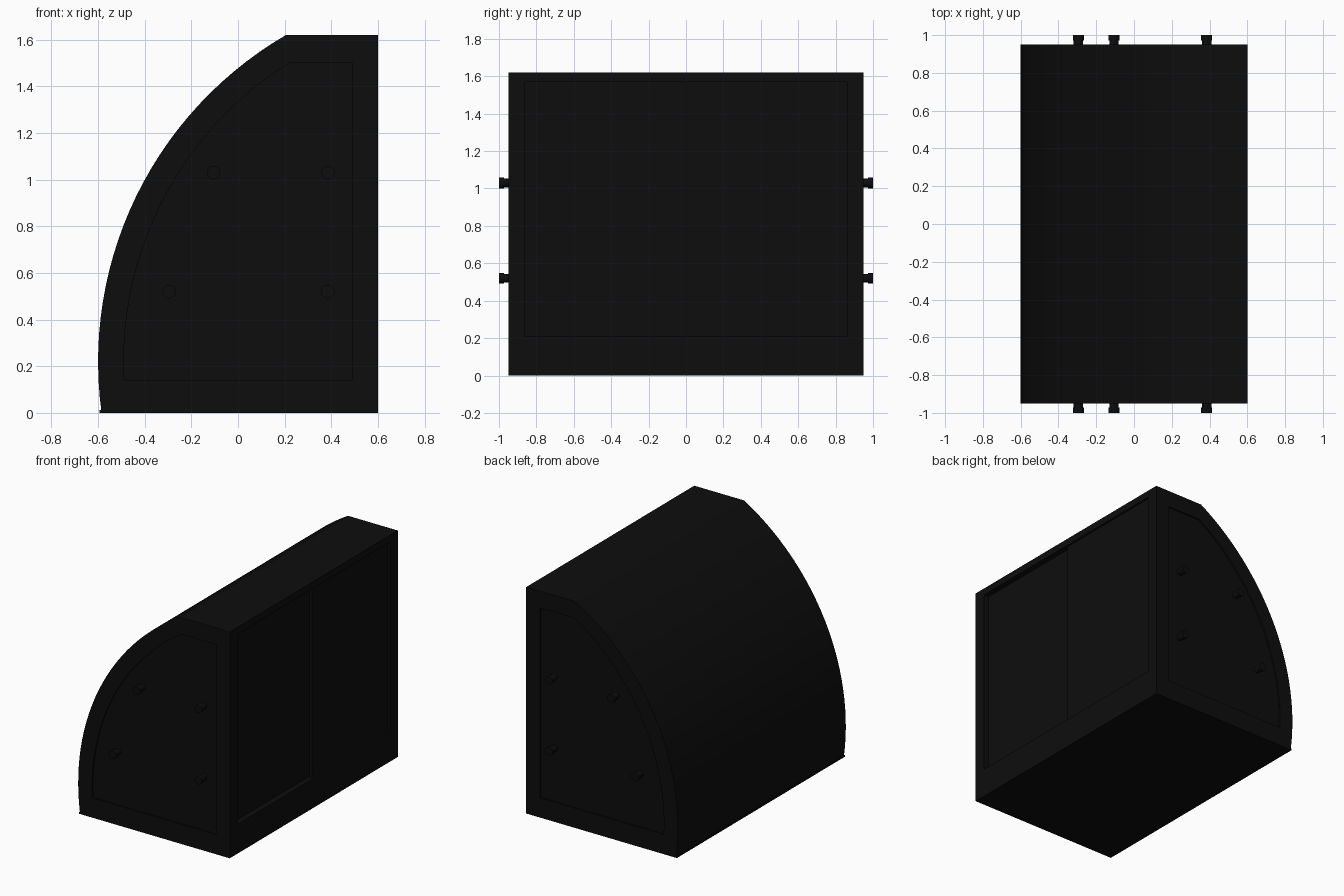
import bpy, bmesh, math
from mathutils import Matrix

if "Cube" in bpy.data.objects:
    bpy.data.objects.remove(bpy.data.objects["Cube"])

black = bpy.data.materials.new("black_paint")
black.diffuse_color = (0.004, 0.004, 0.004, 1)
black.use_nodes = True
black.node_tree.nodes["Principled BSDF"].inputs["Base Color"].default_value = black.diffuse_color

CX, CZ, R = 1.02, 0.22, 1.62   # circle that forms the curved front
HALF = 0.95                    # half length of the cabinet along y


def outline(inset_r, z0, z1, x1, n=28):
    """Cabinet side profile: curve from the bottom up, then the square back."""
    r = R - inset_r
    a0, a1 = math.asin((z0 - CZ) / r), math.asin((z1 - CZ) / r)
    pts = []
    for i in range(n + 1):
        a = a0 + (a1 - a0) * i / n
        pts.append((CX - r * math.cos(a), CZ + r * math.sin(a)))
    return pts + [(x1, z1), (x1, z0)]


def finish(name, bm, smooth=True):
    bmesh.ops.recalc_face_normals(bm, faces=bm.faces[:])
    me = bpy.data.meshes.new(name)
    bm.to_mesh(me)
    bm.free()
    me.materials.append(black)
    ob = bpy.data.objects.new(name, me)
    bpy.context.collection.objects.link(ob)
    if smooth:
        bpy.ops.object.select_all(action='DESELECT')
        ob.select_set(True)
        bpy.context.view_layer.objects.active = ob
        bpy.ops.object.shade_smooth_by_angle(angle=math.radians(30))
    return ob


def prism(name, outer, y0, y1, inner=None):
    """Extrude a profile along y, solid or as a frame with a matching hole."""
    bm = bmesh.new()
    n = len(outer)

    def loop(pts, y):
        return [bm.verts.new((x, y, z)) for x, z in pts]

    a, b = loop(outer, y0), loop(outer, y1)
    strips = [(a, b)]
    if inner:
        c, d = loop(inner, y0), loop(inner, y1)
        strips += [(c, d), (a, c), (b, d)]
    else:
        bm.faces.new(a)
        bm.faces.new(b)
    for p, q in strips:
        for i in range(n):
            j = (i + 1) % n
            bm.faces.new((p[i], p[j], q[j], q[i]))
    return finish(name, bm)


def box(name, x, y, z):
    bm = bmesh.new()
    size = [v[1] - v[0] for v in (x, y, z)]
    mid = [(v[1] + v[0]) / 2 for v in (x, y, z)]
    bmesh.ops.create_cube(bm, size=1, matrix=Matrix.Translation(mid) @ Matrix.Diagonal((*size, 1)))
    return finish(name, bm, False)


outer = outline(0, 0, 1.62, 0.6)

# Curved shell with floor and top, open at the back for the doors
inner = outline(0.03, 0.03, 1.59, 0.6)
n = len(outer)
shell = [outer[-1]] + outer[:-1] + inner[:-1][::-1] + [inner[-1]]
prism("curved_shell", shell, -0.94, 0.94)
box("base_plate", (-0.593, 0.6), (-HALF, HALF), (0, 0.012))

# End frames with recessed panels
rim_hole = outline(0.11, 0.14, 1.50, 0.49)
for side, s in (("front", -1), ("back", 1)):
    prism(side + "_end_frame", outer, s * 0.92, s * HALF, rim_hole)
    prism(side + "_end_panel", outline(0.10, 0.13, 1.51, 0.50), s * 0.91, s * 0.938)

    # Bolts: shaft and wider head
    for k, (x, z) in enumerate(((-0.105, 1.03), (-0.295, 0.52), (0.385, 1.03), (0.385, 0.52))):
        bm = bmesh.new()
        for rad, y0, y1 in ((0.024, 0.93, 0.98), (0.029, 0.972, 1.0)):
            m = Matrix.Translation((x, s * (y0 + y1) / 2, z)) @ Matrix.Rotation(math.pi / 2, 4, 'X')
            bmesh.ops.create_cone(bm, cap_ends=True, segments=16, radius1=rad,
                                  radius2=rad, depth=y1 - y0, matrix=m)
        finish(f"{side}_bolt_{k + 1}", bm)

    # Door frame upright
    box(side + "_door_post", (0.53, 0.6), tuple(sorted((s * 0.86, s * 0.945))), (0.01, 1.615))

# Door rails and the two overlapping sliding doors
box("door_bottom_rail", (0.53, 0.6), (-0.87, 0.87), (0.01, 0.21))
box("door_top_rail", (0.53, 0.6), (-0.87, 0.87), (1.57, 1.615))
box("door_inner", (0.545, 0.56), (-0.88, 0.04), (0.19, 1.58))
box("door_outer", (0.565, 0.585), (0.0, 0.88), (0.19, 1.58))
